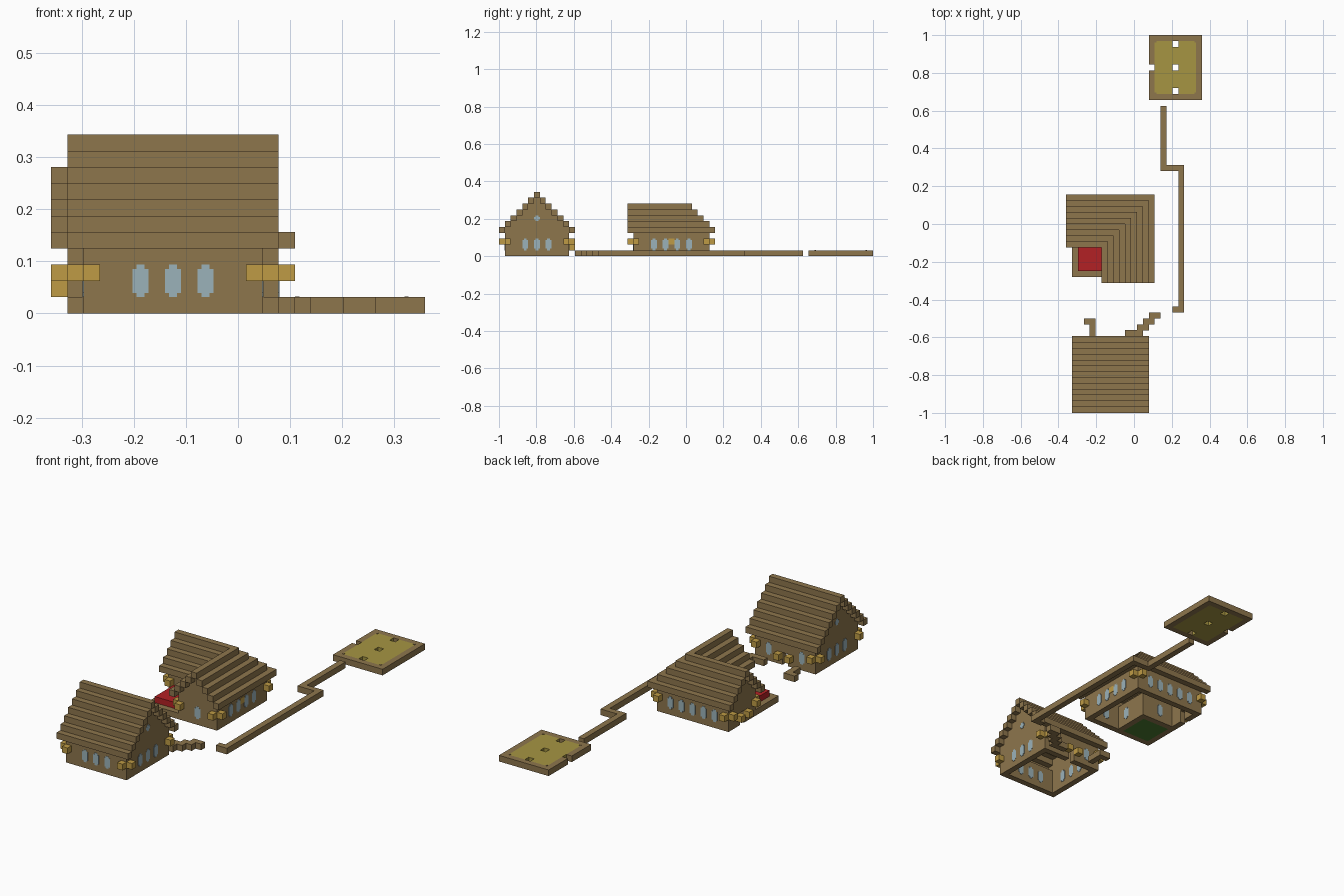
import bpy
import bmesh

if "Cube" in bpy.data.objects:
    bpy.data.objects.remove(bpy.data.objects["Cube"])

U = 1 / 32   # size of one block
E = 0.06     # how far flush details stand proud, in blocks


def material(name, *rgb):
    m = bpy.data.materials.new(name)
    m.use_nodes = True
    m.diffuse_color = (*rgb, 1)
    m.node_tree.nodes["Principled BSDF"].inputs["Base Color"].default_value = (*rgb, 1)
    return m


WOOD = material("wood_brown", 0.27, 0.18, 0.073)
GOLD = material("lantern_gold", 0.52, 0.33, 0.06)
GLASS = material("window_blue", 0.33, 0.45, 0.49)
RED = material("flower_red", 0.45, 0.015, 0.018)
STRAW = material("field_straw", 0.38, 0.30, 0.055)
GRASS = material("grass_green", 0.07, 0.20, 0.03)


def blocks(name, mat, boxes):
    """One object from boxes given as (x0, x1, y0, y1, z0, z1) in blocks."""
    bm = bmesh.new()
    for x0, x1, y0, y1, z0, z1 in boxes:
        vs = bmesh.ops.create_cube(bm, size=1)["verts"]
        for v in vs:
            v.co.x = (x1 if v.co.x > 0 else x0) * U
            v.co.y = (y1 if v.co.y > 0 else y0) * U
            v.co.z = (z1 if v.co.z > 0 else z0) * U
    mesh = bpy.data.meshes.new(name)
    bm.to_mesh(mesh)
    bm.free()
    mesh.materials.append(mat)
    ob = bpy.data.objects.new(name, mesh)
    bpy.context.collection.objects.link(ob)
    return ob


def window(axis, across, plane, z0=1, z1=3):
    """Notched pane through a wall whose lower side is at plane; axis is the wall normal."""
    out = []
    for half, trim in ((0.5, 0.27), (0.25, 0)):
        span = (across - half, across + half)
        deep = (plane - E, plane + 1 + E)
        xy = deep + span if axis == "x" else span + deep
        out.append(xy + (z0 + trim, z1 - trim))
    return out


def lantern(x, y, z=2):
    return (x - 0.5, x + 0.5, y - 0.5, y + 0.5, z, z + 1)


def corner(x, y, sx, sy):
    """Two lanterns wrapped around a wall corner that points to (sx, sy)."""
    return [lantern(x - sx / 2, y + sy / 2), lantern(x + sx / 2, y - sy / 2)]


# Front house: walls with a doorway at the back, gables
walls = [(-9.5, 1.5, -31, -30, 0, 4),
         (-9.5, -4.5, -21, -20, 0, 4), (-3.5, 1.5, -21, -20, 0, 4),
         (-4.5, -3.5, -21, -20, 2, 4)]
for x in (-9.5, 0.5):
    walls.append((x, x + 1, -30, -21, 0, 4))
    walls += [(x, x + 1, -31 + k, -20 - k, 4 + k, 5 + k) for k in range(6)]
blocks("front_house_walls", WOOD, walls)

# Front house: stepped roof
roof = []
for k in range(7):
    roof.append((-10.5, 2.5, -32 + k, -31 + k, 4 + k, 5 + k))
    if k < 6:
        roof.append((-10.5, 2.5, -20 - k, -19 - k, 4 + k, 5 + k))
blocks("front_house_roof", WOOD, roof)

# Front house: windows and lanterns
panes = []
for x in (-6, -4, -2):
    panes += window("y", x, -31)
for x in (-7, -1):
    panes += window("y", x, -21)
for x in (-9.5, 0.5):
    for y in (-27.5, -25.5, -23.5):
        panes += window("x", y, x)
    panes += window("x", -25.5, x, 6, 7)
blocks("front_house_windows", GLASS, panes)

lamps = [lantern(-5, -19.5, 1), lantern(-3, -19.5, 1)]
for x, sx in ((-9.5, -1), (1.5, 1)):
    for y, sy in ((-31, -1), (-20, 1)):
        lamps += corner(x, y, sx, sy)
blocks("front_house_lanterns", GOLD, lamps)

# Corner house: L-shaped walls with a doorway on the -x end, gables
walls = [(-10.5, 2.5, 3, 4, 0, 4), (1.5, 2.5, -9, 3, 0, 4),
         (-10.5, -3.5, -3, -2, 0, 4), (-4.5, -3.5, -9, -3, 0, 4),
         (-3.5, 1.5, -9, -8, 0, 4),
         (-10.5, -9.5, -2, 0, 0, 4), (-10.5, -9.5, 1, 3, 0, 4),
         (-10.5, -9.5, 0, 1, 2, 4)]
for k in range(4):
    walls.append((-10.5, -9.5, -3 + k, 4 - k, 4 + k, 5 + k))
    walls.append((-4.5 + k, 2.5 - k, -9, -8, 4 + k, 5 + k))
blocks("corner_house_walls", WOOD, walls)

# Corner house: stepped roof turning the corner
roof = []
for k in range(5):
    z = (4 + k, 5 + k)
    roof.append((-11.5, 3.5 - k, 4 - k, 5 - k) + z)
    roof.append((2.5 - k, 3.5 - k, -10, 4 - k) + z)
    if k < 4:
        roof.append((-11.5, -4.5 + k, -4 + k, -3 + k) + z)
        roof.append((-5.5 + k, -4.5 + k, -10, -4 + k) + z)
blocks("corner_house_roof", WOOD, roof)

# Corner house: windows and lanterns
panes = window("y", -1, -9) + window("y", -7, -3) + window("x", -6, -4.5)
for x in (-8, -6, -4, -2, 0):
    panes += window("y", x, 3)
for y in (-5.5, -3.5, -1.5, 0.5):
    panes += window("x", y, 1.5)
blocks("corner_house_windows", GLASS, panes)

lamps = [lantern(-11, -0.5, 1), lantern(-11, 1.5, 1), lantern(2 + E, -2.5)]
for x, y, sx, sy in ((-10.5, 4, -1, 1), (2.5, 4, 1, 1), (2.5, -9, 1, -1),
                     (-4.5, -9, -1, -1), (-10.5, -3, -1, -1)):
    lamps += corner(x, y, sx, sy)
blocks("corner_house_lanterns", GOLD, lamps)

# Flower bed in the inner corner
blocks("flower_bed_border", WOOD, [(-10.5, -9.5, -9, -3, 0, 1), (-9.5, -4.5, -9, -8, 0, 1)])
blocks("flower_bed_grass", GRASS, [(-9.5, -4.5, -8, -3, 0, 1)])
blocks("flowers", RED, [(-9.5, -4.5, -8, -3, 1, 2)])

# Low rails between the buildings
rails = [(4.5, 5.5, 10, 20), (4.5, 8.5, 9, 10), (7.5, 8.5, -14, 9), (6.5, 8.5, -15, -14),
         (2.5, 4.5, -16, -15), (1.5, 3.5, -17, -16), (0.5, 2.5, -18, -17),
         (-1.5, 1.5, -19, -18), (-8.5, -6.5, -17, -16), (-7.5, -6.5, -19, -17)]
blocks("rails", WOOD, [r + (0, 1) for r in rails])

# Fenced field with a gate gap and three holes
frame = [(2.5, 11.5, 21, 22), (2.5, 11.5, 31, 32), (10.5, 11.5, 22, 31),
         (2.5, 3.5, 22, 26), (2.5, 3.5, 27, 31)]
blocks("field_frame", WOOD, [f + (0, 1) for f in frame])
field = [(3.5, 6.5, 22, 31), (7.5, 10.5, 22, 31), (6.5, 7.5, 23, 26), (6.5, 7.5, 27, 30)]
blocks("field", STRAW, [f + (0, 1) for f in field])
blocks("field_corners", WOOD, [(x, x + 0.27, y, y + 0.27, -0.0, 1 + E)
                               for x in (3.5, 10.23) for y in (22, 30.73)])
